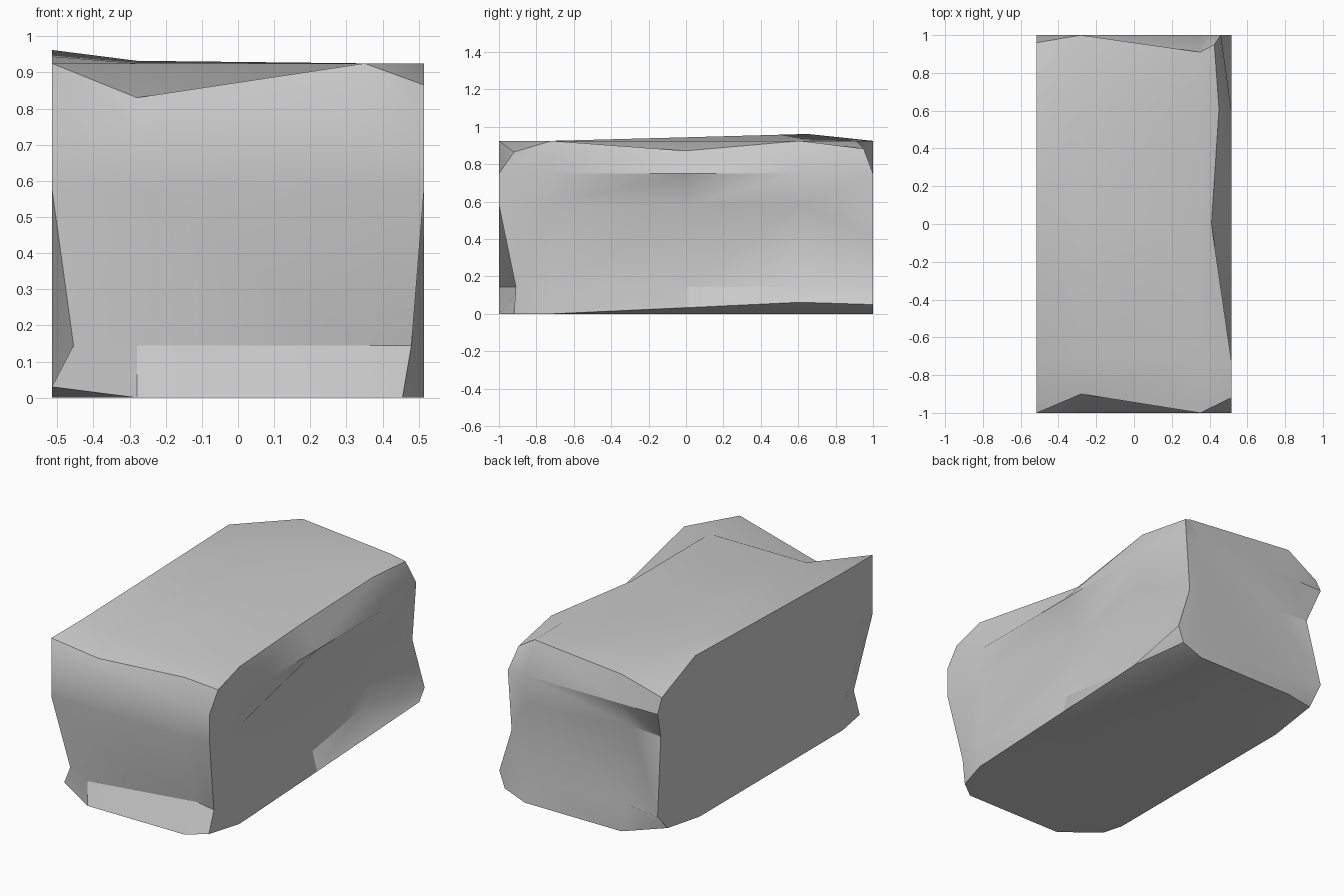
import bpy, bmesh, math

if "Cube" in bpy.data.objects:
    bpy.data.objects.remove(bpy.data.objects["Cube"])

# Cut lines of the squared block
xs = [-0.515, -0.28, 0.35, 0.515]
ys = [-1.0, -0.72, 0.0, 0.61, 1.0]
zs = [0.0, 0.145, 0.58, 0.75, 0.925]
axes = (xs, ys, zs)

# Chips: lattice point -> worn position
front_chips = {
    (1, 0, 4): (-0.28, -0.90, 0.83),
    (3, 0, 4): (0.515, -0.92, 0.865),
    (0, 0, 1): (-0.455, -0.91, 0.145),
    (0, 0, 0): (-0.515, -0.88, 0.03),
    (2, 0, 1): (0.35, -0.88, 0.145),
    (3, 0, 1): (0.48, -0.91, 0.145),
    (3, 0, 0): (0.455, -0.92, 0.0),
}
right_chips = {
    (3, 2, 4): (0.41, 0.0, 0.872),
    (3, 3, 4): (0.45, 0.61, 0.925),
    (3, 2, 2): (0.385, 0.0, 0.58),
    (3, 2, 1): (0.485, 0.0, 0.145),
    (3, 3, 2): (0.49, 0.61, 0.58),
    (3, 3, 1): (0.39, 0.61, 0.145),
    (3, 2, 0): (0.515, 0.0, 0.033),
    (3, 3, 0): (0.515, 0.61, 0.062),
}
back_chips = {
    (3, 4, 4): (0.425, 0.95, 0.883),
    (3, 4, 3): (0.46, 1.0, 0.75),
    (3, 4, 2): (0.435, 1.0, 0.405),
    (3, 4, 0): (0.48, 1.0, 0.05),
    (2, 4, 4): (0.35, 0.91, 0.925),
    (1, 4, 2): (-0.28, 0.90, 0.58),
    (1, 4, 1): (-0.28, 0.96, 0.145),
    (0, 4, 4): (-0.515, 0.96, 0.834),
    (0, 4, 2): (-0.48, 0.92, 0.58),
    (0, 4, 0): (-0.515, 0.905, 0.046),
}
top_chips = {
    (1, 3, 4): (-0.28, 0.61, 0.932),
    (0, 2, 4): (-0.515, 0.0, 0.944),
    (0, 3, 4): (-0.515, 0.65, 0.962),
}
chips = {**front_chips, **right_chips, **back_chips, **top_chips}

bm = bmesh.new()
verts = {}


def point(key):
    """Shared lattice vertex, moved where the stone is chipped."""
    if key not in verts:
        plain = tuple(axes[a][key[a]] for a in range(3))
        verts[key] = bm.verts.new(chips.get(key, plain))
    return verts[key]


def side(axis, index):
    """One gridded side of the block."""
    a, b = (axis + 1) % 3, (axis + 2) % 3
    for i in range(len(axes[a]) - 1):
        for j in range(len(axes[b]) - 1):
            quad = []
            for di, dj in ((0, 0), (1, 0), (1, 1), (0, 1)):
                key = [0, 0, 0]
                key[axis], key[a], key[b] = index, i + di, j + dj
                quad.append(point(tuple(key)))
            bm.faces.new(quad if index else quad[::-1])


for axis in range(3):
    side(axis, 0)
    side(axis, len(axes[axis]) - 1)

# Stone block object
mesh = bpy.data.meshes.new("stone_block")
bm.to_mesh(mesh)
bm.free()
block = bpy.data.objects.new("stone_block", mesh)
bpy.context.collection.objects.link(block)
bpy.context.view_layer.objects.active = block
block.select_set(True)
bpy.ops.object.shade_smooth_by_angle(angle=math.radians(30))
